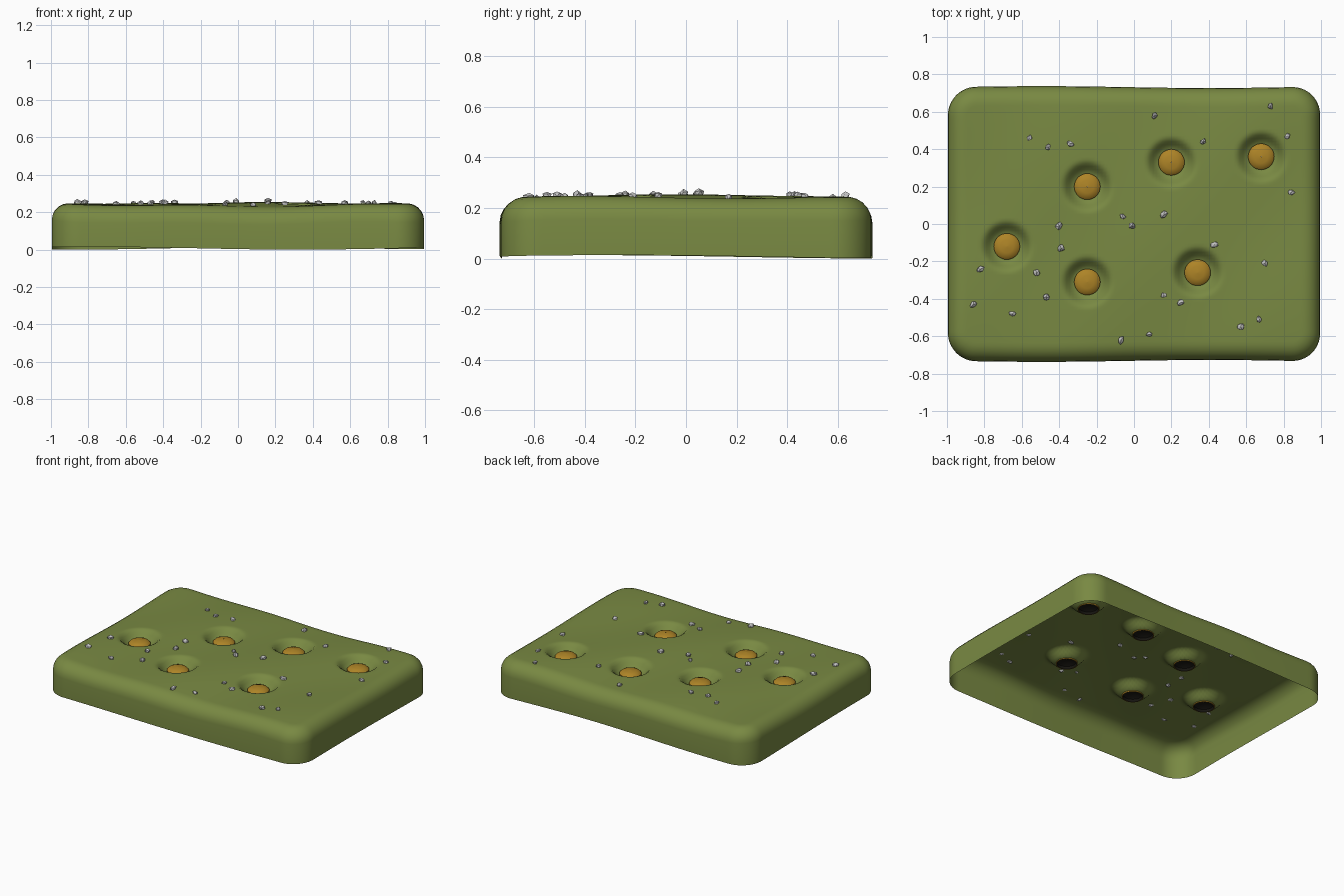
import bpy, bmesh, math, random
from mathutils import Vector, Matrix

if "Cube" in bpy.data.objects:
    bpy.data.objects.remove(bpy.data.objects["Cube"], do_unlink=True)
random.seed(4)

HALF_X, HALF_Y, TOP = 0.995, 0.732, 0.245
CORNER, FILLET = 0.15, 0.09
PIT_IN, PIT_OUT, PIT_DEPTH = 0.068, 0.14, 0.055
PITS = [(-.68, -.12), (-.25, .2), (-.25, -.31), (.2, .33), (.68, .36), (.34, -.26)]
STONES = [(-.56, .46), (-.46, .41), (-.34, .43), (.11, .58), (.37, .44), (.73, .63),
          (.82, .47), (.84, .17), (-.06, .04), (-.01, -.01), (.16, .05), (-.4, -.01),
          (-.39, -.13), (.43, -.11), (.7, -.21), (-.82, -.24), (-.52, -.26), (-.86, -.43),
          (-.47, -.39), (-.65, -.48), (.16, -.38), (.25, -.42), (.57, -.55), (.67, -.51),
          (.08, -.59), (-.07, -.62)]


def material(name, color, rough=0.8):
    m = bpy.data.materials.new(name)
    m.use_nodes = True
    m.diffuse_color = (*color, 1)
    node = m.node_tree.nodes["Principled BSDF"]
    node.inputs["Base Color"].default_value = (*color, 1)
    node.inputs["Roughness"].default_value = rough
    return m


def finish(bm, name, mats, smooth=None):
    mesh = bpy.data.meshes.new(name)
    bm.to_mesh(mesh)
    bm.free()
    obj = bpy.data.objects.new(name, mesh)
    bpy.context.collection.objects.link(obj)
    for m in mats:
        mesh.materials.append(m)
    if smooth:
        bpy.ops.object.select_all(action="DESELECT")
        obj.select_set(True)
        bpy.context.view_layer.objects.active = obj
        bpy.ops.object.shade_smooth_by_angle(angle=math.radians(smooth))
    return obj


def surface(x, y):
    """Height of the gently rolling top, pits included."""
    z = TOP + .006 * math.sin(3 * x + 1.5) * math.cos(4 * y) + .004 * math.sin(7 * x - 5 * y)
    z -= .012 * (y / HALF_Y) ** 4
    for px, py in PITS:
        t = (PIT_OUT - math.hypot(x - px, y - py)) / (PIT_OUT - PIT_IN)
        t = min(max(t, 0), 1)
        z -= PIT_DEPTH * t * t * (3 - 2 * t)
    return z


green = material("moss green", (.19, .25, .055))
amber = material("amber", (.42, .23, .02))
grey = material("stone grey", (.55, .55, .55))
black = material("hollow black", (.008, .007, .005))

# Ground shell: rounded rectangular sheet with pits, filleted rim and open bottom
bm = bmesh.new()
bmesh.ops.create_grid(bm, x_segments=116, y_segments=86, size=1)
for v in bm.verts:
    x, y = v.co.x * HALF_X, v.co.y * HALF_Y
    a = max(abs(x) - (HALF_X - CORNER), 0)
    b = max(abs(y) - (HALF_Y - CORNER), 0)
    reach = max(a, b)
    drop = 0
    if reach > 0:
        direction = Vector((math.copysign(a, x), math.copysign(b, y))).normalized()
        inner = Vector((x - math.copysign(a, x), y - math.copysign(b, y)))
        t = (CORNER - reach) / FILLET
        if t < 1:
            reach = CORNER - FILLET * (1 - math.cos(t * math.pi / 2))
            drop = FILLET * (1 - math.sin(t * math.pi / 2))
        x, y = inner + direction * reach
    v.co = (x, y, surface(x, y) - drop)

# Open the pit floors and round off each opening
for px, py in PITS:
    def distance(v):
        return math.hypot(v.co.x - px, v.co.y - py)
    inside = [f for f in bm.faces if all(distance(v) < PIT_IN for v in f.verts)]
    bmesh.ops.delete(bm, geom=inside, context="FACES")
    for v in bm.verts:
        if v.is_boundary and distance(v) < PIT_IN:
            k = PIT_IN / distance(v)
            v.co.x, v.co.y = px + (v.co.x - px) * k, py + (v.co.y - py) * k

# Walls pulled down from the outer rim
rim = [e for e in bm.edges if e.is_boundary and
       all(abs(v.co.x) > .8 or abs(v.co.y) > .55 for v in e.verts)]
wall = bmesh.ops.extrude_edge_only(bm, edges=rim)["geom"]
for v in wall:
    if isinstance(v, bmesh.types.BMVert):
        v.co.z = .007 + .007 * math.sin(3 * v.co.x + 2.5 * v.co.y - .7)
for v in bm.verts:
    v.co.y += .005 * math.sin(3.5 * v.co.x + 3.3) * v.co.y / HALF_Y
bmesh.ops.recalc_face_normals(bm, faces=bm.faces)
finish(bm, "ground_shell", [green], 50)

# Amber caps in the pits, dark and hollow underneath
SIDES = 32
for i, (px, py) in enumerate(PITS):
    base = surface(px, py)
    bm = bmesh.new()
    profile = [(.064, -.006, 1), (.07, -.006, 0), (.07, .014, 0), (.058, .026, 0),
               (.035, .033, 0), (.001, .036, 0)]
    inner = [(.064, -.006, 1), (.062, .012, 1), (.04, .026, 1), (.001, .03, 1)]
    for path in (profile, inner):
        rings = [[bm.verts.new((px + r * math.cos(s * math.tau / SIDES),
                                py + r * math.sin(s * math.tau / SIDES), base + z))
                  for s in range(SIDES)] for r, z, _ in path]
        for low, high in zip(rings, rings[1:]):
            for s in range(SIDES):
                n = (s + 1) % SIDES
                f = bm.faces.new((low[s], low[n], high[n], high[s]))
                if path is inner:
                    f.normal_flip()
                    f.material_index = 1
    finish(bm, f"pit_cap_{i + 1}", [amber, black], 40)

# Small faceted pebbles scattered over the top
for i, (x, y) in enumerate(STONES):
    bm = bmesh.new()
    bmesh.ops.create_icosphere(bm, subdivisions=1, radius=random.uniform(.016, .023))
    for v in bm.verts:
        v.co *= random.uniform(.75, 1.15)
    turn = Matrix.Rotation(random.uniform(0, math.tau), 4, "Z")
    bm.transform(Matrix.Translation((x, y, surface(x, y) + .005)) @ turn
                 @ Matrix.Diagonal((1.1, .85, .8, 1)))
    finish(bm, f"pebble_{i + 1}", [grey])
